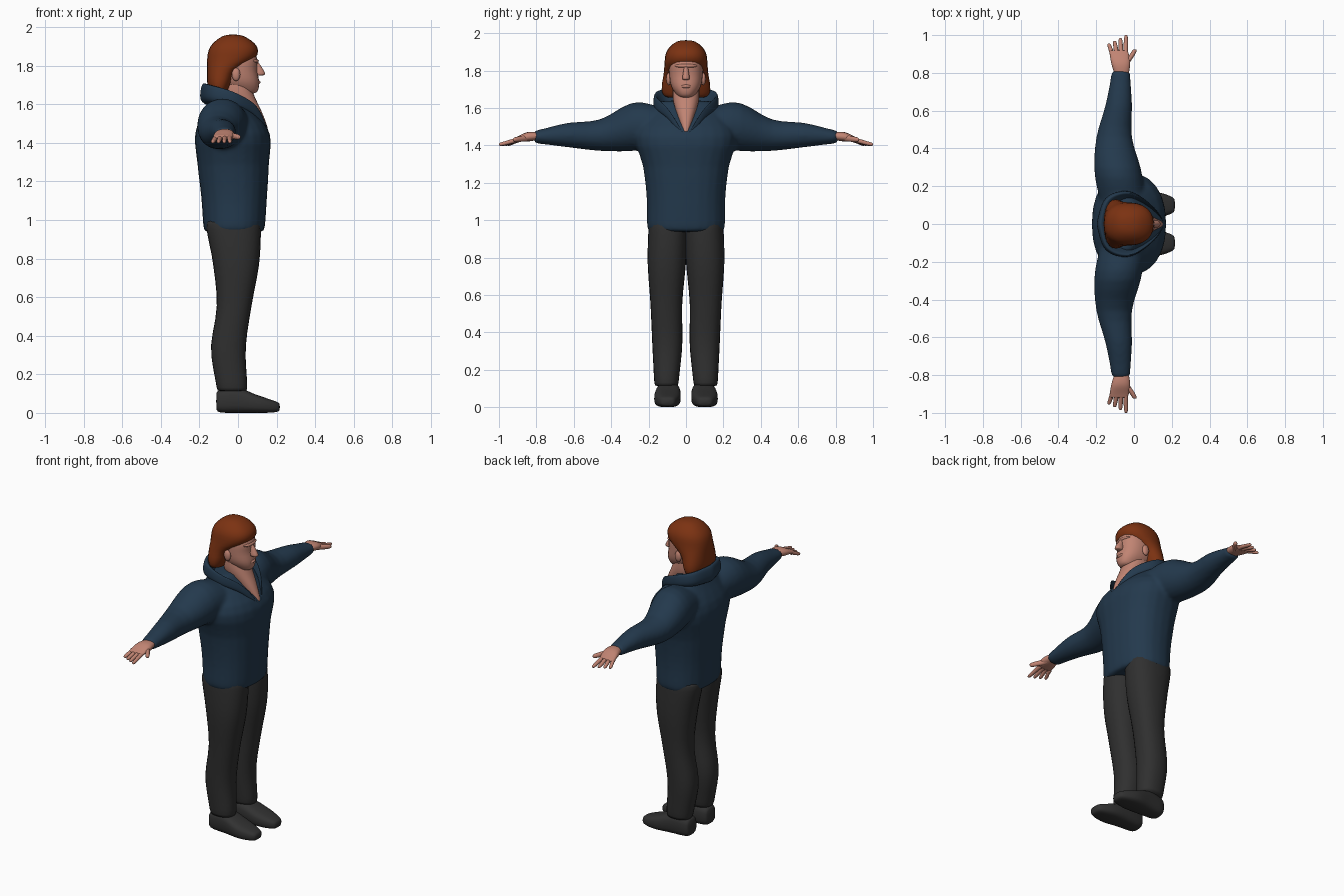
import bpy, bmesh, math
from mathutils import Matrix

cube = bpy.data.objects.get("Cube")
if cube:
    bpy.data.objects.remove(cube, do_unlink=True)


def material(name, *rgb):
    mat = bpy.data.materials.new(name)
    mat.use_nodes = True
    mat.diffuse_color = (*rgb, 1)
    mat.node_tree.nodes["Principled BSDF"].inputs["Base Color"].default_value = (*rgb, 1)
    return mat


navy = material("navy cloth", .017, .041, .074)
charcoal = material("charcoal cloth", .029, .029, .029)
black = material("dark shoe", .031, .031, .031)
skin = material("skin", .53, .23, .17)
auburn = material("auburn hair", .2, .032, .006)


def curve(keys, t):
    """Smooth curve through evenly spaced keys, with t from 0 to 1."""
    last = len(keys) - 1
    place = t * last
    i = min(int(place), last - 1)
    f = place - i
    before, start, end, after = (keys[max(0, min(last, i + k))] for k in (-1, 0, 1, 2))
    rise, fall = (end - before) / 2, (after - start) / 2
    blend = f * f * (3 - 2 * f)
    return (start + (end - start) * blend
            + rise * f * (1 - f) ** 2 - fall * f * f * (1 - f))


def power(value, exponent):
    return math.copysign(abs(value) ** exponent, value)


def loft(bm, axis, start, end, low, high, under, over, foot=20, tip=20, corner=2.3):
    """Closed skin between four edge curves; foot and tip set how blunt the ends are."""
    sides, steps = 24, 20
    rings = []
    for k in range(steps + 1):
        u = -math.cos(math.pi * k / steps)
        t = (u + 1) / 2
        blunt = foot if u < 0 else tip
        size = max(0, 1 - abs(u) ** blunt) ** (1 / blunt)
        size = max(size, .05)
        along = start + (end - start) * t
        a0, a1, b0, b1 = (curve(keys, t) for keys in (low, high, under, over))
        ring = []
        for i in range(sides):
            angle = math.tau * i / sides
            a = (a0 + a1 + (a1 - a0) * size * power(math.cos(angle), 2 / corner)) / 2
            b = (b0 + b1 + (b1 - b0) * size * power(math.sin(angle), 2 / corner)) / 2
            spot = {"x": (along, a, b), "y": (a, along, b), "z": (a, b, along)}
            ring.append(bm.verts.new(spot[axis]))
        rings.append(ring)
    for ring, following in zip(rings, rings[1:]):
        for i in range(sides):
            bm.faces.new((ring[i - 1], ring[i], following[i], following[i - 1]))
    bm.faces.new(rings[0])
    bm.faces.new(rings[-1])


def column(bm, bottom, top, back, front, width, **ends):
    """Upright loft with equal left and right sides."""
    loft(bm, "z", bottom, top, back, front, [-w for w in width], width, **ends)


def ball(bm, centre, radii):
    shape = Matrix.Translation(centre) @ Matrix.Diagonal((*radii, 1))
    bmesh.ops.create_uvsphere(bm, u_segments=16, v_segments=10, radius=1, matrix=shape)


def digit(bm, base, tip, radius):
    """Finger that tapers a little from base to tip."""
    (x, y, z), (tip_x, tip_y, tip_z) = base, tip
    thin = radius * .8
    loft(bm, "y", y, tip_y, (x - radius, tip_x - thin), (x + radius, tip_x + thin),
         (z - radius, tip_z - thin), (z + radius, tip_z + thin), tip=4, corner=2)


def finish(name, bm, mat, mirror=False):
    bmesh.ops.recalc_face_normals(bm, faces=bm.faces)
    mesh = bpy.data.meshes.new(name)
    bm.to_mesh(mesh)
    bm.free()
    mesh.materials.append(mat)
    for face in mesh.polygons:
        face.use_smooth = True
    part = bpy.data.objects.new(name, mesh)
    bpy.context.collection.objects.link(part)
    if mirror:
        twin = part.modifiers.new("mirror", "MIRROR")
        twin.use_axis = (False, True, False)
        twin.use_mirror_merge = False
    return part


# Jacket body and sleeves, blended into one skin
bm = bmesh.new()
column(bm, .935, 1.64, back=(-.18, -.19, -.21, -.22, -.14),
       front=(.14, .15, .16, .16, .02), width=(.21, .21, .23, .27, .15))
for side in (1, -1):
    loft(bm, "y", side * .1, side * .815,
         low=(-.18, -.21, -.2, -.15, -.12), high=(.06, .04, -.01, -.01, -.02),
         under=(1.4, 1.37, 1.37, 1.39, 1.41), over=(1.6, 1.63, 1.54, 1.52, 1.48), corner=2)
jacket = finish("jacket", bm, navy)
blend = jacket.modifiers.new("blend", "REMESH")
blend.mode = "VOXEL"
blend.voxel_size = .011
blend.use_smooth_shade = True
relax = jacket.modifiers.new("relax", "SMOOTH")
relax.iterations = 7

# Turned-up collar: one rim curve, offset for each fold and closing at the front
bm = bmesh.new()
folds = ((.7, -.15), (1.13, -.13), (1.1, -.06), (1, 0), (.65, -.1))
steps = 14
for side in (1, -1):
    rows = []
    for scale, drop in folds:
        row = []
        for k in range(steps + 1):
            t = k / steps
            spread = 1 + (scale - 1) * (1 - t)
            x = curve((-.18, -.14, -.02, .1, .165), t) * spread
            y = curve((0, .13, .165, .09, 0), t) * spread
            z = curve((1.735, 1.72, 1.68, 1.6, 1.45), t) + drop * (1 - t * .7)
            row.append(bm.verts.new((x, side * y, z)))
        rows.append(row)
    for row, following in zip(rows, rows[1:]):
        for i in range(steps):
            bm.faces.new((row[i], row[i + 1], following[i + 1], following[i]))
bmesh.ops.remove_doubles(bm, verts=bm.verts, dist=.0005)
collar = finish("collar", bm, navy)
collar.modifiers.new("round", "SUBSURF").levels = 2

# Trousers
bm = bmesh.new()
loft(bm, "z", .11, 1, low=(-.11, -.14, -.11, -.13, -.17), high=(.05, .04, .07, .11, .12),
     under=(.04, .02, .02, 0, -.01), over=(.17, .18, .19, .205, .2))
finish("trouser_leg", bm, charcoal, mirror=True)

# Shoes
bm = bmesh.new()
loft(bm, "x", -.113, .217, low=(.04, .03, .03, .05), high=(.15, .16, .17, .15),
     under=(0, 0), over=(.12, .13, .09, .06), foot=8, tip=5, corner=3)
finish("shoe", bm, black, mirror=True)

# Hands: palm, four fingers and a thumb
bm = bmesh.new()
loft(bm, "y", .78, .92, low=(-.1, -.12, -.13), high=(-.03, -.02, -.03),
     under=(1.43, 1.42, 1.42), over=(1.47, 1.47, 1.44), tip=8)
for i in range(4):
    digit(bm, (-.045 - i * .023, .89, 1.43), (-.042 - i * .03, 1 - i * .015, 1.405), .013)
digit(bm, (-.05, .83, 1.44), (.005, .925, 1.43), .017)
finish("hand", bm, skin, mirror=True)

# Neck running down into the open collar
bm = bmesh.new()
column(bm, 1.47, 1.73, back=(.08, 0, -.08, -.08), front=(.155, .125, .085, .055),
       width=(.02, .045, .07, .07))
finish("neck", bm, skin)

# Head with brow and lips
bm = bmesh.new()
column(bm, 1.655, 1.9, back=(-.05, -.1, -.12, -.13, -.11), front=(.11, .11, .1, .1, .07),
       width=(.05, .08, .09, .09, .07), foot=6, tip=6)
ball(bm, (.08, 0, 1.825), (.028, .06, .014))
ball(bm, (.095, 0, 1.715), (.022, .03, .012))
finish("head", bm, skin)

# Nose
bm = bmesh.new()
column(bm, 1.75, 1.83, back=(.08, .08), front=(.145, .125, .1), width=(.022, .015, .01),
       foot=5)
finish("nose", bm, skin)

# Ears
bm = bmesh.new()
ball(bm, (-.01, .092, 1.755), (.022, .014, .034))
finish("ear", bm, skin, mirror=True)

# Hair: long cap that stops behind the face
bm = bmesh.new()
column(bm, 1.655, 1.962, back=(-.15, -.16, -.16, -.16, -.155, -.13),
       front=(-.05, -.03, 0, .09, .11, .08), width=(.13, .13, .12, .115, .115, .1),
       foot=8, tip=2.8)
finish("hair", bm, auburn)
